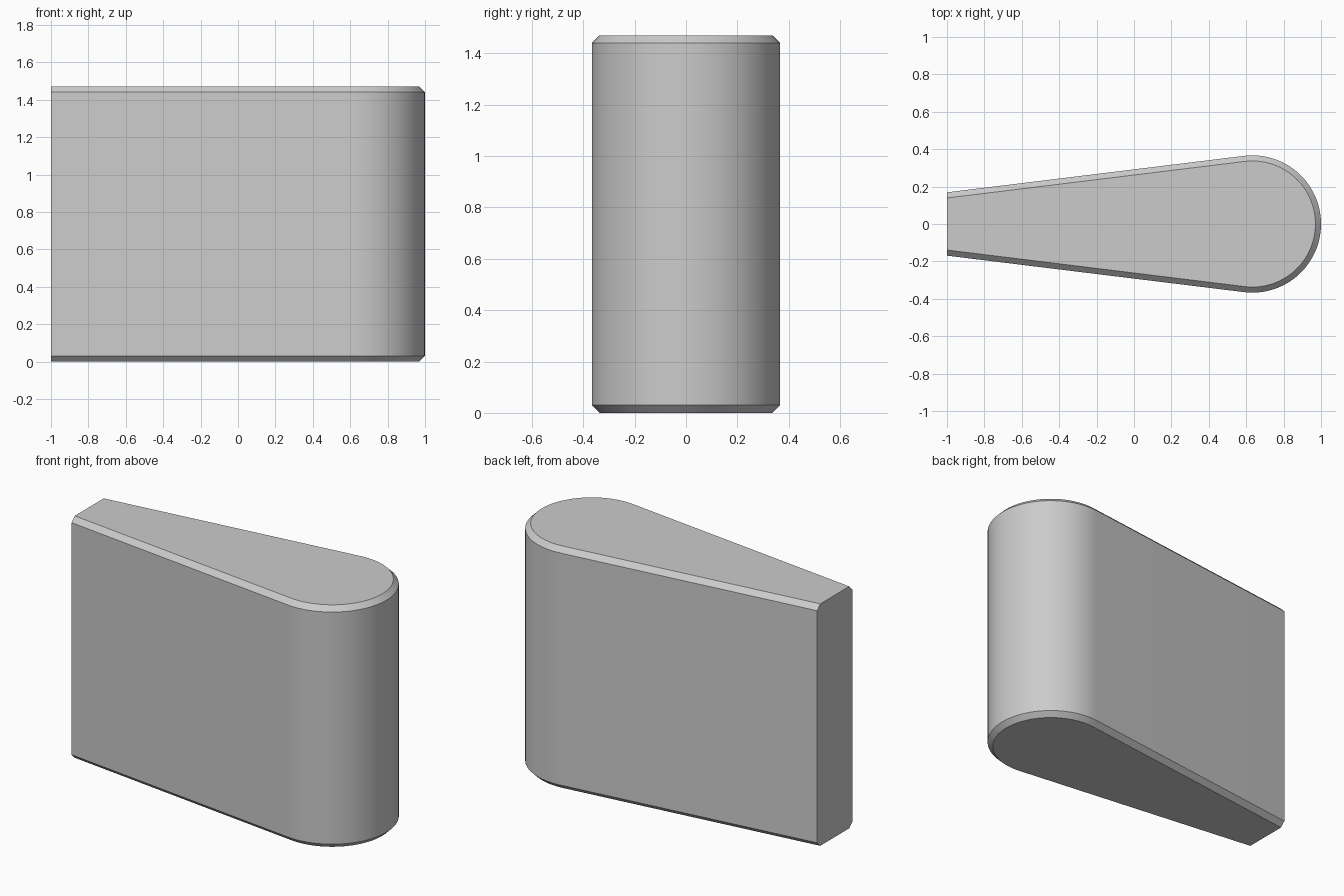
import bpy
import bmesh
import math

# Remove the default cube only
cube = bpy.data.objects.get("Cube")
if cube:
    bpy.data.objects.remove(cube, do_unlink=True)

RADIUS = 0.367
CENTRE_X = 1 - RADIUS
TAIL_X = -1.0
TAPER = math.radians(7)
HEIGHT = 1.47
CHAMFER = 0.03
SEGMENTS = 48


def teardrop(inset):
    """Outline: round nose with two tangent sides ending at a flat tail."""
    r = RADIUS - inset
    sweep = math.pi / 2 + TAPER
    angles = [-sweep + 2 * sweep * i / SEGMENTS for i in range(SEGMENTS + 1)]
    arc = [(CENTRE_X + r * math.cos(a), r * math.sin(a)) for a in angles]
    tail_y = (r - (CENTRE_X - TAIL_X) * math.sin(TAPER)) / math.cos(TAPER)
    return [(TAIL_X, -tail_y)] + arc + [(TAIL_X, tail_y)]


# Body: stacked outlines, chamfered at top and bottom but not at the tail
bm = bmesh.new()
levels = [(0, CHAMFER), (CHAMFER, 0), (HEIGHT - CHAMFER, 0), (HEIGHT, CHAMFER)]
rings = [[bm.verts.new((x, y, z)) for x, y in teardrop(inset)]
         for z, inset in levels]
for low, high in zip(rings, rings[1:]):
    for i in range(len(low) - 1):
        bm.faces.new((low[i], low[i + 1], high[i + 1], high[i]))
bm.faces.new(rings[0])
bm.faces.new(rings[-1])

# Flat tail face
bm.faces.new([ring[0] for ring in rings] + [ring[-1] for ring in reversed(rings)])
bmesh.ops.recalc_face_normals(bm, faces=bm.faces[:])

mesh = bpy.data.meshes.new("tapered_block")
bm.to_mesh(mesh)
bm.free()
block = bpy.data.objects.new("tapered_block", mesh)
bpy.context.collection.objects.link(block)

# Plain grey colour
grey = bpy.data.materials.new("light_grey")
grey.use_nodes = True
colour = (0.6, 0.6, 0.6, 1)
grey.diffuse_color = colour
grey.node_tree.nodes["Principled BSDF"].inputs["Base Color"].default_value = colour
mesh.materials.append(grey)

# Smooth nose with sharp chamfer edges
bpy.ops.object.select_all(action="DESELECT")
block.select_set(True)
bpy.context.view_layer.objects.active = block
bpy.ops.object.shade_smooth_by_angle(angle=math.radians(30))
